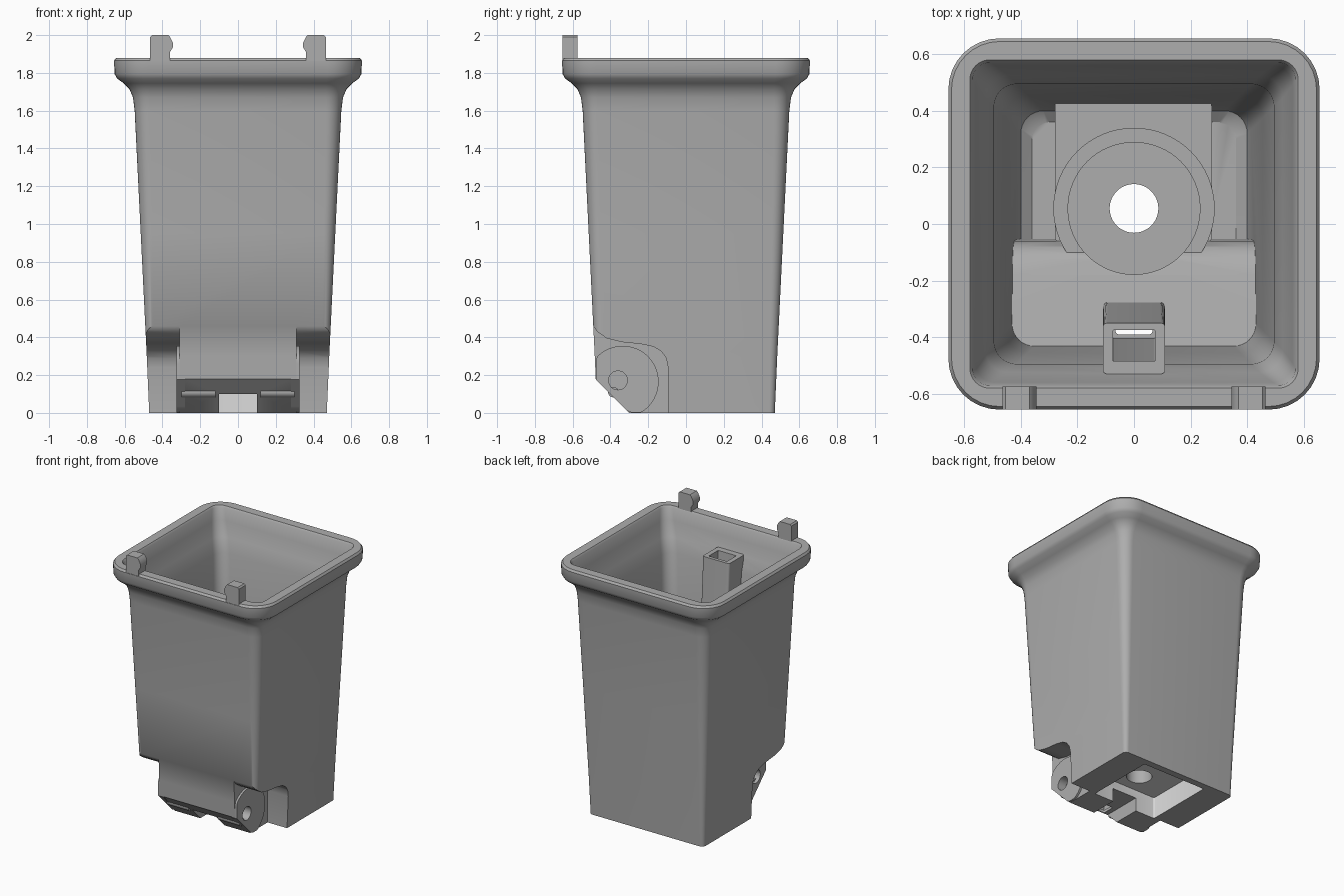
import bpy, bmesh, math
from mathutils import Vector

if "Cube" in bpy.data.objects:
    bpy.data.objects.remove(bpy.data.objects["Cube"])


def material(name, v):
    m = bpy.data.materials.new(name)
    m.diffuse_color = (v, v, v, 1)
    m.use_nodes = True
    m.node_tree.nodes["Principled BSDF"].inputs["Base Color"].default_value = m.diffuse_color
    return m


GREY = material("grey plastic", 0.42)
LIGHT = material("light grey recess", 0.72)


def make(name, bm, mat=GREY):
    bmesh.ops.recalc_face_normals(bm, faces=bm.faces)
    me = bpy.data.meshes.new(name)
    bm.to_mesh(me)
    bm.free()
    me.materials.append(mat)
    ob = bpy.data.objects.new(name, me)
    bpy.context.collection.objects.link(ob)
    return ob


def loft(name, rings, mat=GREY):
    """Skin a list of closed point rings and cap both ends."""
    bm = bmesh.new()
    vs = [[bm.verts.new(p) for p in r] for r in rings]
    n = len(vs[0])
    for a, b in zip(vs, vs[1:]):
        for i in range(n):
            j = (i + 1) % n
            bm.faces.new((a[i], a[j], b[j], b[i]))
    bm.faces.new(vs[0])
    bm.faces.new(vs[-1])
    return make(name, bm, mat)


def ring(hx, hy, r, z, cx=0, cy=0, seg=8):
    """Rounded rectangle at height z."""
    pts = []
    for k, (sx, sy) in enumerate(((1, 1), (-1, 1), (-1, -1), (1, -1))):
        for i in range(seg + 1):
            a = math.pi / 2 * (k + i / seg)
            pts.append((cx + sx * (hx - r) + r * math.cos(a),
                        cy + sy * (hy - r) + r * math.sin(a), z))
    return pts


def box(name, x0, x1, y0, y1, z0, z1, r=0.01, mat=GREY):
    c = ((x1 - x0) / 2, (y1 - y0) / 2, r)
    return loft(name, [ring(*c, z, (x0 + x1) / 2, (y0 + y1) / 2, 4) for z in (z0, z1)], mat)


def prism_x(name, yz, x0, x1):
    return loft(name, [[(x, y, z) for y, z in yz] for x in (x0, x1)])


def circle(cy, cz, r, n=40):
    return [(cy + r * math.cos(2 * math.pi * i / n), cz + r * math.sin(2 * math.pi * i / n)) for i in range(n)]


def disc(name, levels, cx=0, cy=0.055):
    """Turned part from (radius, z) levels."""
    return loft(name, [[(cx + x, cy + y, z) for x, y in circle(0, 0, r, 64)] for r, z in levels])


def boolean(ob, tool, op):
    m = ob.modifiers.new(tool.name, 'BOOLEAN')
    m.operation, m.solver, m.object = op, 'EXACT', tool
    m.material_mode = 'TRANSFER'
    bpy.context.view_layer.objects.active = ob
    bpy.ops.object.modifier_apply(modifier=m.name)
    bpy.data.objects.remove(tool)


# Tapered hollow body: (half width, corner radius, height), outside up then inside down
profile = [(.47, .03, 0), (.483, .04, .3), (.515, .06, .95), (.547, .08, 1.6), (.556, .09, 1.67),
           (.575, .11, 1.715), (.605, .14, 1.745), (.64, .17, 1.77), (.654, .18, 1.795),
           (.656, .18, 1.865), (.645, .17, 1.88), (.58, .07, 1.88), (.57, .06, 1.868),
           (.56, .07, 1.78), (.525, .08, 1.68), (.495, .08, 1.58), (.455, .08, .95), (.415, .08, .2),
           (.40, .08, .13), (.36, .06, .1)]
body = loft("bin_body", [ring(h, h, r, z) for h, r, z in profile])

# Raised front floor over the hinge area, motor housing and round boss
boolean(body, prism_x("front_floor", [(-.45, .02), (-.05, .02), (-.06, .36), (-.08, .42), (-.12, .46),
                                      (-.18, .475), (-.45, .52)], -.44, .44), 'UNION')
boolean(body, box("housing", -.28, .275, -.07, .44, .03, .36, .025), 'UNION')
boolean(body, disc("boss_base", [(.285, .04), (.285, .44)]), 'UNION')
boolean(body, disc("boss_top", [(.235, .3), (.235, .54)]), 'UNION')

# Leaning square tube along the front wall
boolean(body, loft("tube", [ring(.11, .09, .02, .3, 0, -.355), ring(.11, .09, .015, 1.7, 0, -.44)]), 'UNION')
boolean(body, loft("tube_hole", [ring(.075, .055, .005, .12, 0, -.35), ring(.075, .055, .005, 1.8, 0, -.435)]),
        'DIFFERENCE')

# Underside pocket, through hole, front chamfer and slot
boolean(body, box("pocket", -.26, .26, -.1, .42, -.1, .16, .01, LIGHT), 'DIFFERENCE')
boolean(body, disc("through_hole", [(.086, -.2), (.086, .9)]), 'DIFFERENCE')
boolean(body, prism_x("chamfer", [(-.7, .18), (-.476, .18), (-.3, 0), (-.3, -.1), (-.7, -.1)], -.7, .7), 'DIFFERENCE')
boolean(body, box("slot", -.1, .1, -.7, 0, -.1, .1, .005), 'DIFFERENCE')
boolean(body, box("tube_outlet", -.065, .065, -.39, -.3, -.1, .3, .01), 'DIFFERENCE')

# Wheel recesses on the front corners, with raised hinge lugs
recess = [(-.8, -.1), (-.095, -.1), (-.095, .24), (-.105, .29), (-.13, .325), (-.17, .35), (-.24, .365),
          (-.34, .375), (-.42, .395), (-.47, .43), (-.52, .5), (-.8, .5)]
lug = []
for y, z in circle(-.335, .165, .19, 48):
    y = max(y, -.476)
    lug.append((y, max(z, -.3 - y, .002)))
for s in (-1, 1):
    boolean(body, prism_x("recess", recess, s * .31, s * .8), 'DIFFERENCE')
    boolean(body, prism_x("lug", lug, s * .28, s * .325), 'UNION')
    boolean(body, prism_x("lug_hole", circle(-.36, .172, .05, 24), s * .26, s * .5), 'DIFFERENCE')
    # Short hinge rods set in the chamfer
    prism_x("hinge_rod", circle(-.385, .11, .028, 20), s * .12, s * .3)
    # Catch pins on the front rim, bulging inward
    outline = [(.36, 1.84), (.465, 1.84), (.465, 1.99), (.455, 2), (.37, 2), (.36, 1.99), (.345, 1.96),
               (.345, 1.935), (.36, 1.91)]
    loft("catch_pin", [[(s * x, y, z) for x, z in outline] for y in (-.655, -.575)])

# Soft shading with crisp edges
for ob in bpy.context.collection.objects:
    bpy.ops.object.select_all(action='DESELECT')
    ob.select_set(True)
    bpy.context.view_layer.objects.active = ob
    bpy.ops.object.shade_smooth_by_angle(angle=math.radians(35))
